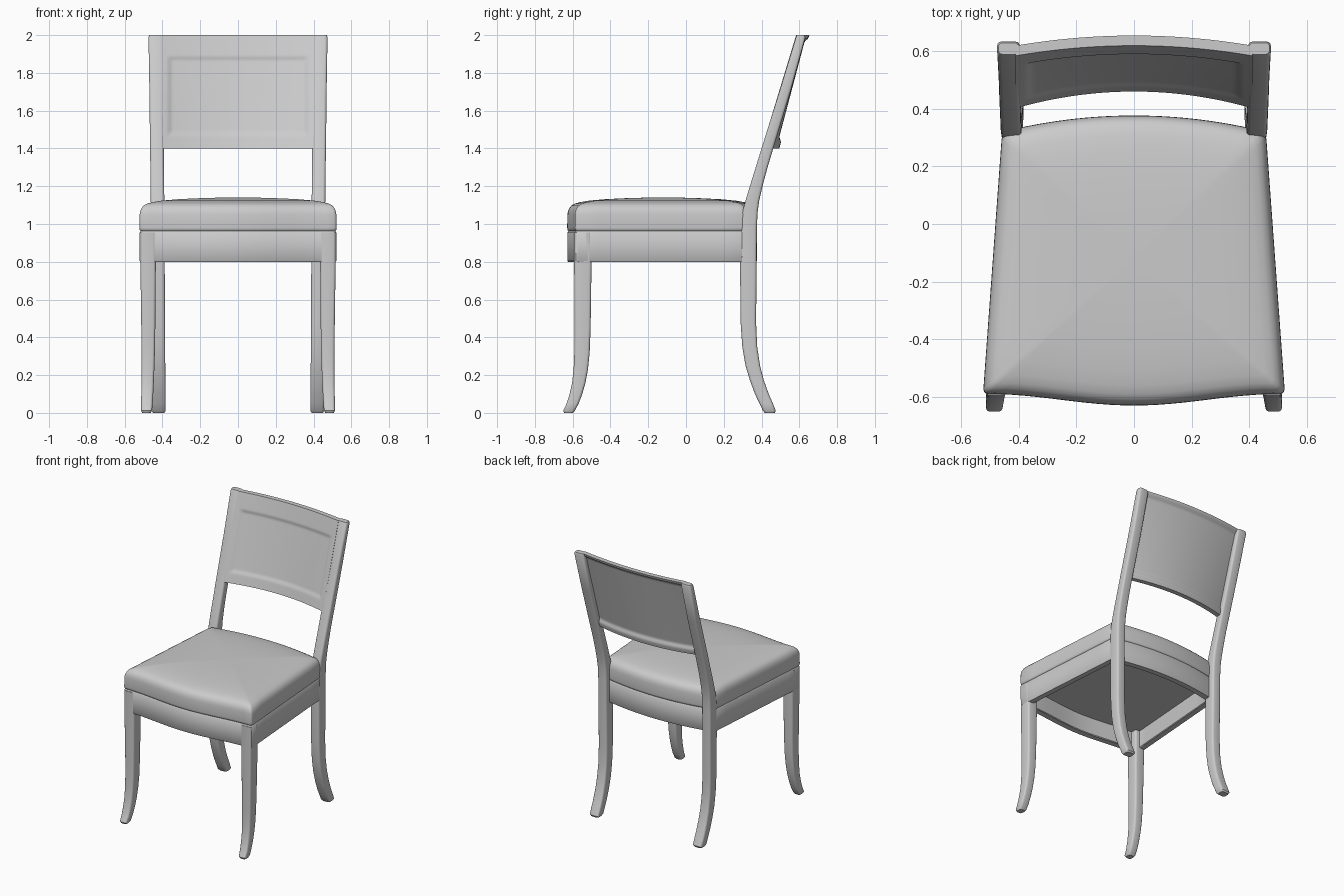
import bpy, bmesh, math


def finish(name, bm, angle=40, mirror=False):
    bmesh.ops.recalc_face_normals(bm, faces=bm.faces)
    me = bpy.data.meshes.new(name)
    bm.to_mesh(me)
    bm.free()
    ob = bpy.data.objects.new(name, me)
    bpy.context.collection.objects.link(ob)
    if mirror:
        ob.modifiers.new("mirror", 'MIRROR').use_axis[0] = True
    bpy.ops.object.select_all(action='DESELECT')
    bpy.context.view_layer.objects.active = ob
    ob.select_set(True)
    bpy.ops.object.shade_smooth_by_angle(angle=math.radians(angle))
    return ob


def loft(bm, rings, cap_start=True, cap_end=True):
    loops = [[bm.verts.new(p) for p in r] for r in rings]
    n = len(loops[0])
    for a, b in zip(loops, loops[1:]):
        for i in range(n):
            j = (i + 1) % n
            bm.faces.new((a[i], a[j], b[j], b[i]))
    if cap_start:
        bm.faces.new(loops[0][::-1])
    if cap_end:
        bm.faces.new(loops[-1])


def rounded_rect(x0, x1, y0, y1, z, r, seg=3):
    pts = []
    corners = [(x1 - r, y1 - r), (x0 + r, y1 - r), (x0 + r, y0 + r), (x1 - r, y0 + r)]
    for k, (cx, cy) in enumerate(corners):
        for i in range(seg + 1):
            a = math.pi / 2 * (k + i / seg)
            pts.append((cx + r * math.cos(a), cy + r * math.sin(a), z))
    return pts


def leg(name, stations, r=0.014):
    # stations: z, y0, y1, x0, x1
    bm = bmesh.new()
    loft(bm, [rounded_rect(x0, x1, y0, y1, z, r) for z, y0, y1, x0, x1 in stations])
    finish(name, bm, 40, True)


# Front legs: sabre feet curving forward
leg("front_leg", [
    (0.0, -0.645, -0.598, 0.462, 0.507), (0.012, -0.65, -0.588, 0.455, 0.513),
    (0.05, -0.632, -0.568, 0.452, 0.513), (0.1, -0.616, -0.549, 0.449, 0.512),
    (0.16, -0.603, -0.532, 0.446, 0.511), (0.23, -0.595, -0.519, 0.443, 0.511),
    (0.32, -0.591, -0.51, 0.44, 0.511), (0.45, -0.59, -0.505, 0.438, 0.512),
    (0.8, -0.592, -0.5, 0.435, 0.517), (0.955, -0.592, -0.5, 0.435, 0.518)])

# Rear legs running up into the leaning back posts
leg("rear_leg_and_post", [
    (0.0, 0.417, 0.47, 0.39, 0.45), (0.012, 0.407, 0.475, 0.383, 0.457),
    (0.05, 0.389, 0.46, 0.383, 0.457), (0.1, 0.365, 0.438, 0.383, 0.457),
    (0.17, 0.339, 0.413, 0.384, 0.457), (0.25, 0.315, 0.392, 0.385, 0.457),
    (0.35, 0.298, 0.377, 0.386, 0.457), (0.48, 0.289, 0.371, 0.387, 0.457),
    (0.8, 0.286, 0.374, 0.388, 0.458), (0.98, 0.29, 0.375, 0.388, 0.459),
    (1.06, 0.298, 0.379, 0.389, 0.46), (1.12, 0.314, 0.387, 0.39, 0.462),
    (1.2, 0.338, 0.405, 0.391, 0.463), (1.3, 0.369, 0.432, 0.392, 0.464),
    (1.42, 0.406, 0.468, 0.393, 0.466), (1.7, 0.494, 0.553, 0.394, 0.469),
    (1.988, 0.582, 0.632, 0.396, 0.474), (2.0, 0.588, 0.628, 0.4, 0.47)])


# Seat plan: bowed front and back, sides tapering to the rear
def outline():
    half = []
    for i in range(13):
        x = 0.508 * i / 12
        half.append((x, -0.588 - 0.02 * (1 + math.cos(math.pi * x / 0.508))))
    half.append((0.517, -0.583))
    for i in range(9):
        t = i / 8
        half.append((0.521 - 0.063 * t, -0.572 + 0.865 * t))
    half.append((0.452, 0.31))
    for i in range(13):
        x = 0.44 * (1 - i / 12)
        half.append((x, 0.375 - 0.04 * (x / 0.385) ** 2))
    return half + [(-x, y) for x, y in half[-2:0:-1]]


PLAN = outline()
CY = -0.12


def seat_ring(inset, z):
    s = 1 - inset / 0.52
    return [(x * s, CY + (y - CY) * s, z) for x, y in PLAN]


# Apron: hollow frame with a recessed underside board
bm = bmesh.new()
loft(bm, [seat_ring(i, z) for i, z in
          [(0.05, 0.93), (0.05, 0.805), (0.045, 0.8), (0.004, 0.8), (0.0, 0.805),
           (0.0, 0.955), (0.008, 0.965)]])
finish("apron", bm)

# Cushion: rounded edge and softly domed top
bm = bmesh.new()
profile = [(0.008, 0.962), (0.001, 0.967), (-0.001, 0.98), (0.0, 1.05), (0.004, 1.07), (0.011, 1.085),
           (0.022, 1.098), (0.04, 1.108), (0.07, 1.116), (0.12, 1.124), (0.2, 1.131),
           (0.3, 1.136), (0.4, 1.139), (0.5, 1.14)]
loft(bm, [seat_ring(i, z) for i, z in profile])
finish("cushion", bm, 60)


# Curved back panel with sunken field and rear lips at top and bottom
def step(a, b, t):
    t = min(1, max(0, (t - a) / (b - a)))
    return t * t * (3 - 2 * t)


def panel_y(x, z, back):
    t = (z - 1.4) / 0.6
    y = 0.402 + 0.182 * t + (0.058 - 0.023 * t) * (1 - (x / 0.41) ** 2)
    if back:
        lip = max(1 - step(1.43, 1.465, z), step(1.965, 1.985, z))
        return y + 0.018 + 0.016 * lip
    d = min(step(0, 0.025, 0.375 - abs(x)), step(0, 0.025, z - 1.465), step(0, 0.025, 1.89 - z))
    return y - 0.001 + 0.008 * d


xs = [-0.41 + 0.82 * i / 80 for i in range(81)]
zs = [1.4 + 0.6 * i / 60 for i in range(61)]
bm = bmesh.new()
loft(bm, [[(x, panel_y(x, z, False), z) for x in xs] +
          [(x, panel_y(x, z, True), z) for x in reversed(xs)] for z in zs])
finish("back_panel", bm, 45)
